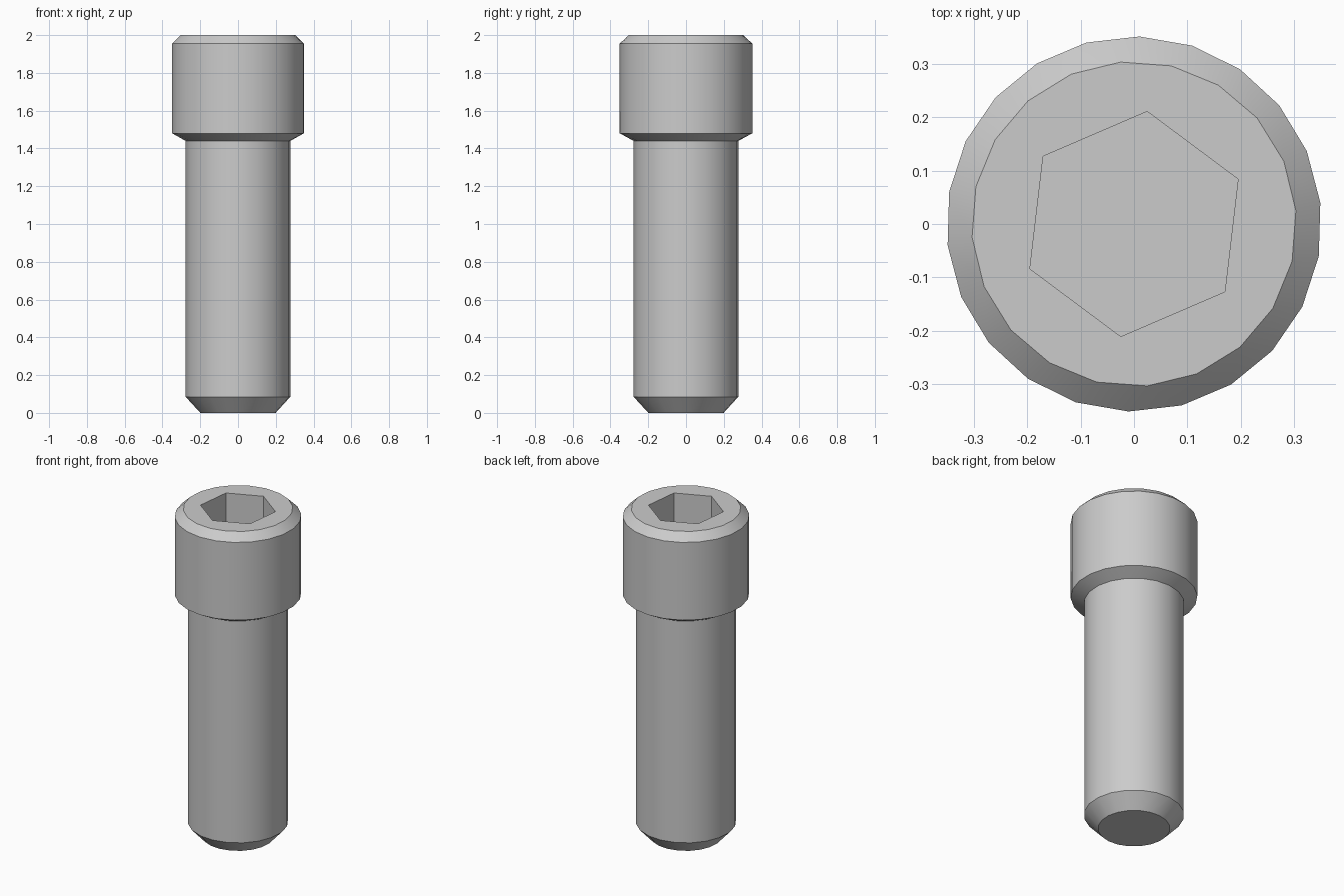
import bpy, bmesh
from math import cos, sin, tau, radians

cube = bpy.data.objects.get("Cube")
if cube:
    bpy.data.objects.remove(cube, do_unlink=True)

steel = bpy.data.materials.new("grey_steel")
steel.use_nodes = True
color = (0.6, 0.6, 0.6, 1)
steel.diffuse_color = color
steel.node_tree.nodes["Principled BSDF"].inputs["Base Color"].default_value = color


def ring(bm, radius, z, sides, phase):
    """Regular polygon of vertices, returned with its angles."""
    angles = [radians(phase) + tau * i / sides for i in range(sides)]
    return [(bm.verts.new((radius * cos(a), radius * sin(a), z)), a) for a in angles]


def join(bm, low, high):
    """Skin two rings whose side counts may differ, matching them by angle."""
    def at(loop, i):
        return loop[i % len(loop)][0]

    def mid(loop, i):
        return loop[0][1] + tau * (i + 0.5) / len(loop)

    i = j = 0
    while i < len(low) or j < len(high):
        gap = mid(low, i) - mid(high, j)
        if abs(gap) < 0.001:
            bm.faces.new((at(low, i), at(low, i + 1), at(high, j + 1), at(high, j)))
            i, j = i + 1, j + 1
        elif j >= len(high) or (i < len(low) and gap < 0):
            bm.faces.new((at(low, i), at(low, i + 1), at(high, j)))
            i += 1
        else:
            bm.faces.new((at(low, i), at(high, j + 1), at(high, j)))
            j += 1


def turned_part(name, profile, cap_start=False, cap_end=False):
    bm = bmesh.new()
    rings = [ring(bm, *p) for p in profile]
    for low, high in zip(rings, rings[1:]):
        join(bm, low, high)
    if cap_start:
        bm.faces.new([v for v, _ in reversed(rings[0])])
    if cap_end:
        bm.faces.new([v for v, _ in rings[-1]])
    mesh = bpy.data.meshes.new(name)
    bm.to_mesh(mesh)
    bm.free()
    mesh.materials.append(steel)
    obj = bpy.data.objects.new(name, mesh)
    bpy.context.collection.objects.link(obj)
    bpy.ops.object.select_all(action="DESELECT")
    obj.select_set(True)
    bpy.context.view_layer.objects.active = obj
    bpy.ops.object.shade_smooth_by_angle(angle=radians(30))
    return obj


SHANK_R, NECK_Z = 0.278, 1.44
round_shank = (20, 22.7)
round_head = (22, 22.9)
hexagon = (6, 23.3)

# Shank with a chamfered tip
turned_part("shank", [
    (0.2, 0, *round_shank),
    (SHANK_R, 0.085, *round_shank),
    (SHANK_R, NECK_Z, *round_shank),
], cap_start=True)

# Head with chamfers and a hexagonal socket
turned_part("socket_head", [
    (SHANK_R, NECK_Z, *round_shank),
    (0.351, 1.48, *round_head),
    (0.351, 1.955, *round_head),
    (0.304, 2, *round_shank),
    (0.212, 2, *hexagon),
    (0.212, 1.72, *hexagon),
], cap_end=True)
